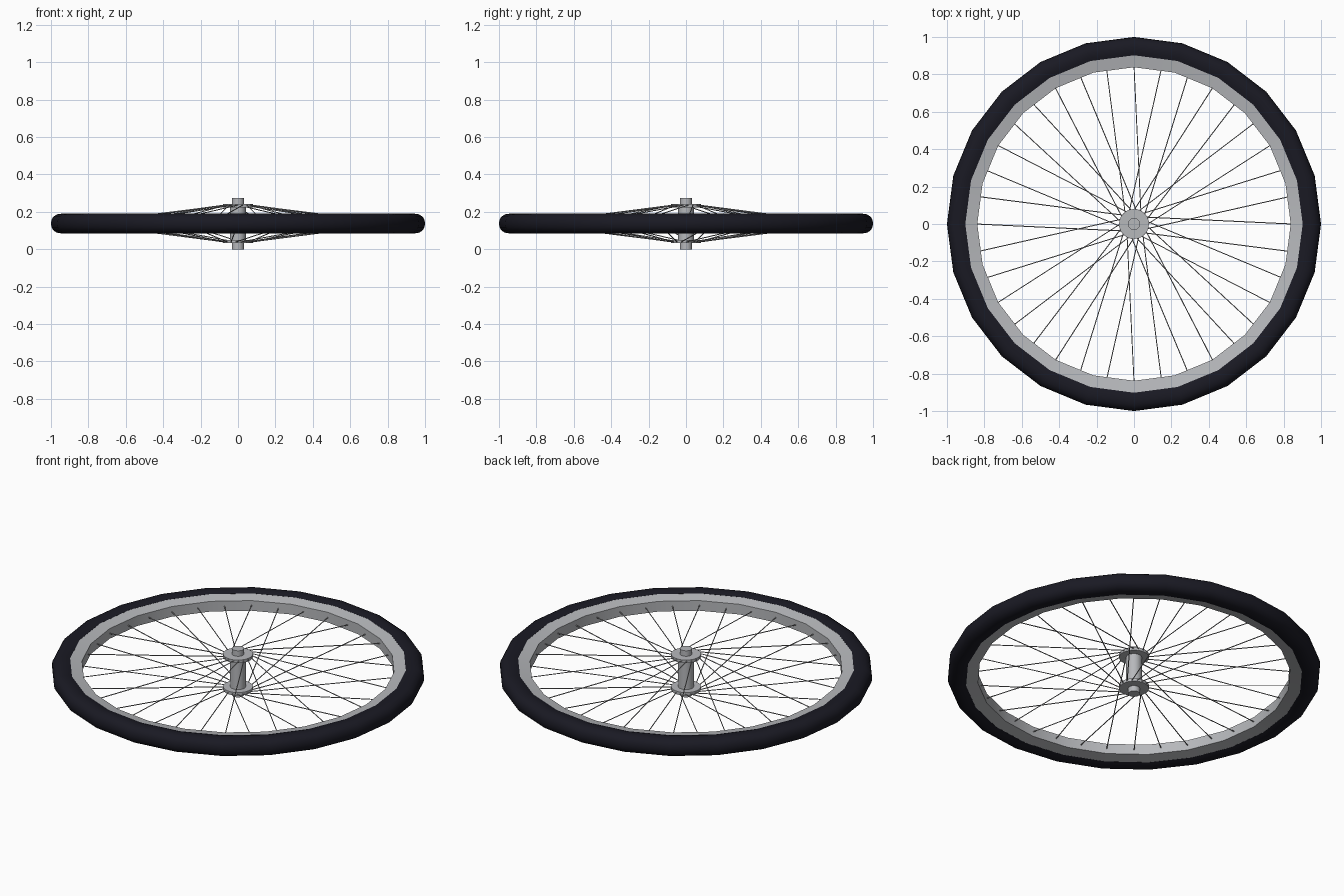
import bpy, bmesh, math
from mathutils import Vector

if "Cube" in bpy.data.objects:
    bpy.data.objects.remove(bpy.data.objects["Cube"])

ZC = 0.1375      # mid height of the wheel
SIDES = 24


def material(name, rgb):
    m = bpy.data.materials.new(name)
    m.diffuse_color = (*rgb, 1)
    m.use_nodes = True
    m.node_tree.nodes["Principled BSDF"].inputs["Base Color"].default_value = m.diffuse_color
    return m


RUBBER = material("dark rubber", (0.01, 0.01, 0.017))
ALLOY = material("rim alloy", (0.47, 0.48, 0.5))
STEEL = material("spoke steel", (0.4, 0.4, 0.41))


def finish(bm, name, mat, smooth=None):
    bmesh.ops.recalc_face_normals(bm, faces=bm.faces)
    me = bpy.data.meshes.new(name)
    bm.to_mesh(me)
    bm.free()
    me.materials.append(mat)
    ob = bpy.data.objects.new(name, me)
    bpy.context.collection.objects.link(ob)
    if smooth:
        bpy.ops.object.select_all(action='DESELECT')
        ob.select_set(True)
        bpy.context.view_layer.objects.active = ob
        bpy.ops.object.shade_smooth_by_angle(angle=math.radians(smooth))
    return ob


def ring(name, profile, mat, smooth=None):
    """Sweep a closed (radius, height) profile round the z axis."""
    bm = bmesh.new()
    loops = []
    for i in range(SIDES):
        a = 2 * math.pi * i / SIDES
        loops.append([bm.verts.new((r * math.cos(a), r * math.sin(a), ZC + z)) for r, z in profile])
    n = len(profile)
    for i in range(SIDES):
        p, q = loops[i], loops[(i + 1) % SIDES]
        for j in range(n):
            k = (j + 1) % n
            bm.faces.new((p[j], q[j], q[k], p[k]))
    return finish(bm, name, mat, smooth)


def rod(bm, a, b, radius, segments):
    a, b = Vector(a), Vector(b)
    res = bmesh.ops.create_cone(bm, cap_ends=True, segments=segments, radius1=radius,
                                radius2=radius, depth=(b - a).length)
    rot = Vector((0, 0, 1)).rotation_difference(b - a).to_matrix()
    for v in res["verts"]:
        v.co = rot @ v.co + (a + b) / 2


def cylinder(name, z0, z1, radius, mat):
    bm = bmesh.new()
    rod(bm, (0, 0, z0), (0, 0, z1), radius, SIDES)
    return finish(bm, name, mat, 40)


def mirrored(half):
    """Complete a profile by mirroring it about the wheel's mid plane."""
    return half + [(r, -z) for r, z in reversed(half) if z > 0]


# tyre: rounded section seated on the rim edges
ring("tyre", mirrored([(0.902, 0.043), (0.922, 0.05), (0.945, 0.0525), (0.968, 0.049),
                       (0.987, 0.037), (0.997, 0.02), (1.0, 0.0)]), RUBBER, 40)

# rim: channel section flaring outwards to the tyre
ring("rim", mirrored([(0.838, 0.03), (0.905, 0.043)]), ALLOY, 30)

# hub: axle, shell and two flanges
cylinder("axle", 0, 2 * ZC, 0.032, ALLOY)
cylinder("hub_shell", 0.045, 2 * ZC - 0.045, 0.042, ALLOY)
for side, label in ((-1, "lower"), (1, "upper")):
    z = ZC + side * 0.096
    cylinder(label + "_hub_flange", z - 0.009, z + 0.009, 0.08, ALLOY)

# spokes: 36, alternating flanges, each flange leaning its own way
bm = bmesh.new()
for i in range(36):
    a = math.radians(10 * i)
    side = 1 if i % 2 == 0 else -1
    h = a + side * math.radians(35)
    rod(bm, (0.065 * math.cos(h), 0.065 * math.sin(h), ZC + side * 0.1),
        (0.845 * math.cos(a), 0.845 * math.sin(a), ZC), 0.0027, 6)
finish(bm, "spokes", STEEL, 70)
